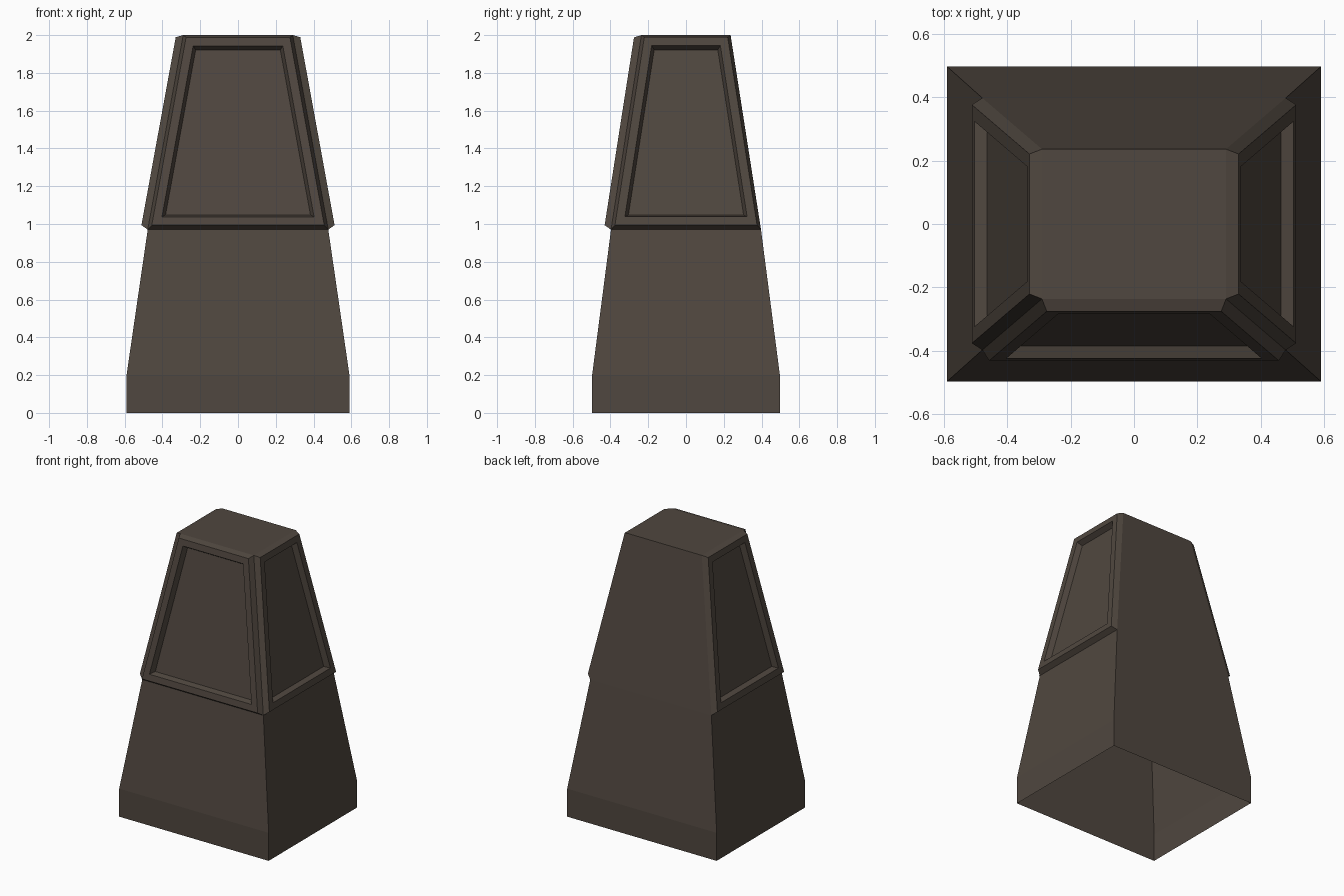
import bpy
import bmesh

cube = bpy.data.objects.get("Cube")
if cube:
    bpy.data.objects.remove(cube, do_unlink=True)

# Single dark brown material
brown = bpy.data.materials.new("dark_brown")
brown.use_nodes = True
colour = (0.080, 0.063, 0.050, 1)
brown.diffuse_color = colour
brown.node_tree.nodes["Principled BSDF"].inputs["Base Color"].default_value = colour

bm = bmesh.new()


def ring(half_x, half_y, z):
    corners = [(-1, -1), (1, -1), (1, 1), (-1, 1)]
    return [bm.verts.new((sx * half_x, sy * half_y, z)) for sx, sy in corners]


# Tapered shell, open underneath: plinth, lower body, upper body
levels = [ring(0.59, 0.497, 0), ring(0.59, 0.497, 0.2),
          ring(0.478, 0.397, 0.97), ring(0.29, 0.236, 2)]
for low, high in zip(levels, levels[1:]):
    walls = [bm.faces.new((low[i], low[(i + 1) % 4], high[(i + 1) % 4], high[i]))
             for i in range(4)]
bm.faces.new(levels[-1])
bm.normal_update()

# Raised frames with sunken panels on the front and both sides of the upper body
framed = [f for f in walls if f.normal.y < 0.5]
for thickness, depth in ((0.018, 0.037), (0.045, 0), (0.016, -0.037)):
    bmesh.ops.inset_individual(bm, faces=framed, thickness=thickness,
                               depth=depth, use_even_offset=True)
    bm.normal_update()

mesh = bpy.data.meshes.new("panelled_pedestal")
bm.to_mesh(mesh)
bm.free()
mesh.materials.append(brown)
pedestal = bpy.data.objects.new("panelled_pedestal", mesh)
bpy.context.collection.objects.link(pedestal)
